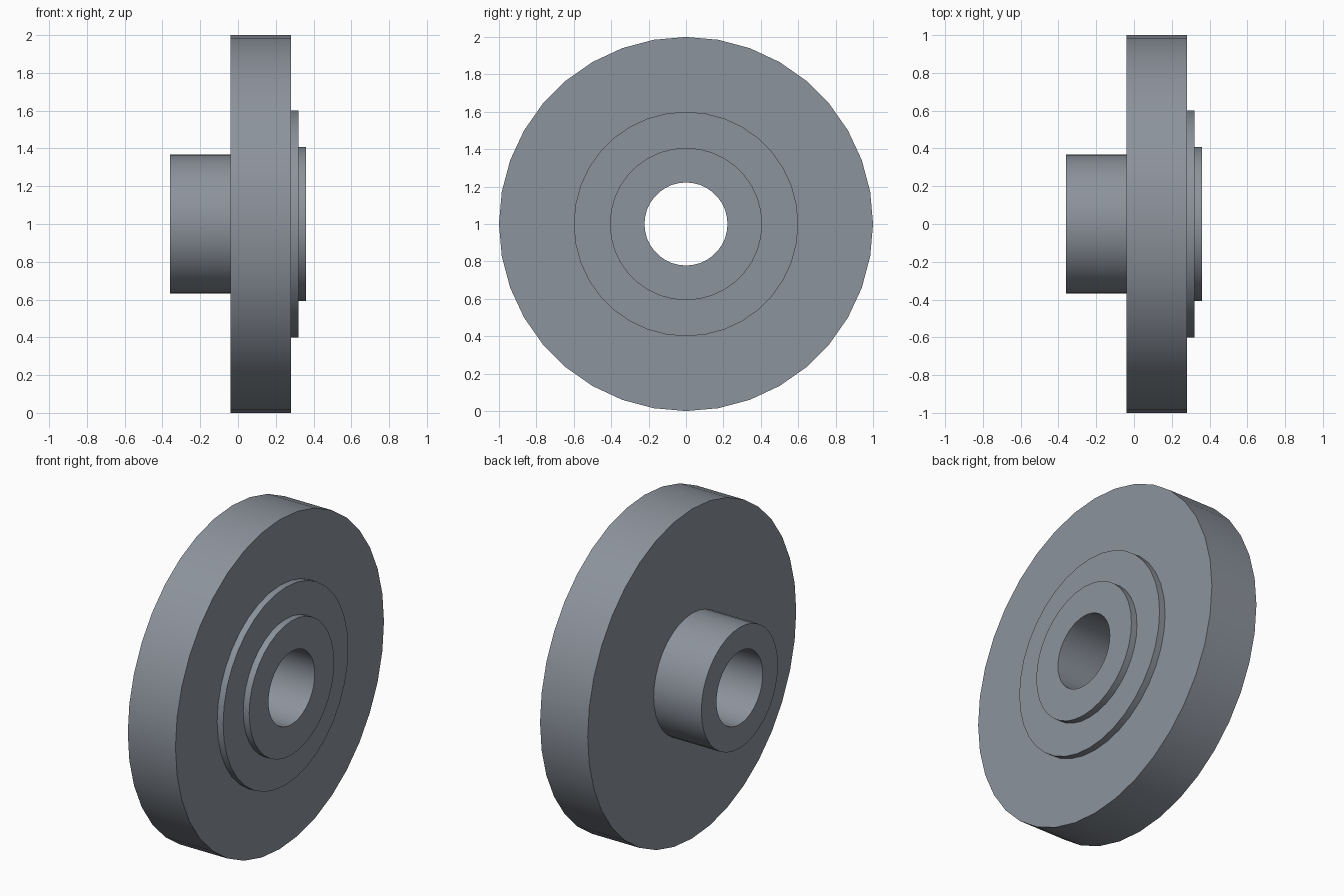
import bpy, bmesh
from math import radians, tau
from mathutils import Vector

if "Cube" in bpy.data.objects:
    bpy.data.objects.remove(bpy.data.objects["Cube"])

SIDES = 36
CENTRE = Vector((0, 0, 1))

# Closed half-section as (x, radius): bore, rear hub, disc, two front steps
PROFILE = [
    (-0.36, 0.222), (-0.36, 0.367),
    (-0.04, 0.367), (-0.04, 1.0),
    (0.28, 1.0), (0.28, 0.6),
    (0.32, 0.6), (0.32, 0.407),
    (0.36, 0.407), (0.36, 0.222),
]


def lathe(name, profile):
    """Spin a closed profile around the x axis."""
    bm = bmesh.new()
    verts = [bm.verts.new(CENTRE + Vector((x, 0, r))) for x, r in profile]
    edges = [bm.edges.new((v, verts[(i + 1) % len(verts)]))
             for i, v in enumerate(verts)]
    bmesh.ops.spin(bm, geom=verts + edges, cent=CENTRE, axis=(1, 0, 0),
                   angle=tau, steps=SIDES, use_merge=False)
    bmesh.ops.remove_doubles(bm, verts=bm.verts, dist=1e-4)
    bmesh.ops.recalc_face_normals(bm, faces=bm.faces)
    mesh = bpy.data.meshes.new(name)
    bm.to_mesh(mesh)
    bm.free()
    obj = bpy.data.objects.new(name, mesh)
    bpy.context.collection.objects.link(obj)
    return obj


# Stepped wheel with a through bore, smooth walls and crisp step edges
wheel = lathe("stepped_wheel", PROFILE)
bpy.context.view_layer.objects.active = wheel
wheel.select_set(True)
bpy.ops.object.shade_smooth_by_angle(angle=radians(30))

# Dark blue-grey steel
steel = bpy.data.materials.new("dark_steel")
steel.diffuse_color = (0.265, 0.293, 0.334, 1)
steel.use_nodes = True
steel.node_tree.nodes["Principled BSDF"].inputs["Base Color"].default_value = steel.diffuse_color
wheel.data.materials.append(steel)
